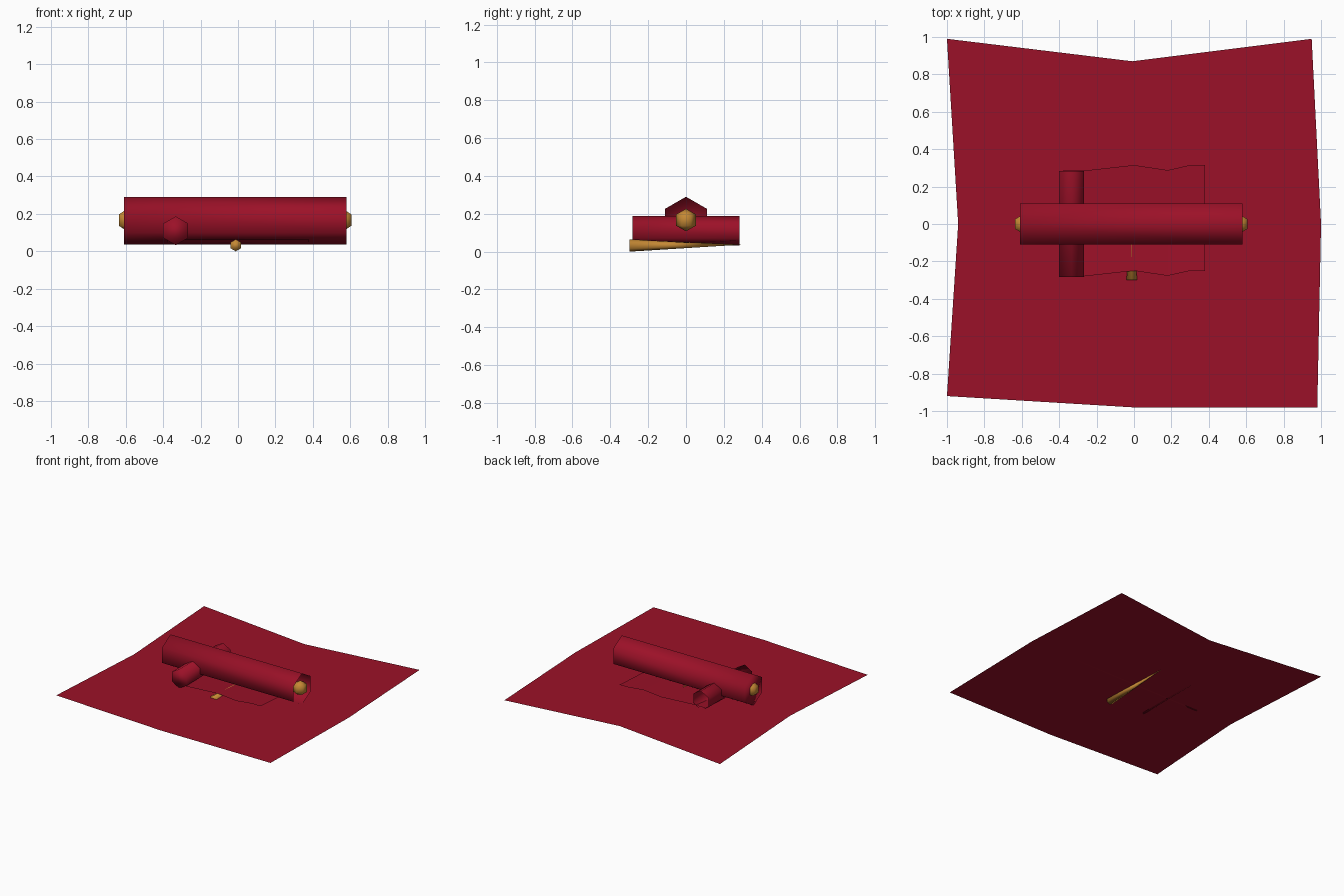
import bpy, bmesh, math
from mathutils import Matrix, Vector

if "Cube" in bpy.data.objects:
    bpy.data.objects.remove(bpy.data.objects["Cube"])


def material(name, color):
    m = bpy.data.materials.new(name)
    m.diffuse_color = (*color, 1)
    m.use_nodes = True
    m.node_tree.nodes["Principled BSDF"].inputs["Base Color"].default_value = m.diffuse_color
    return m


RED = material("deep red", (0.33, 0.0055, 0.021))
GOLD = material("gold", (0.56, 0.25, 0.035))


def finish(name, bm, mat, smooth=False):
    me = bpy.data.meshes.new(name)
    bm.to_mesh(me)
    bm.free()
    me.materials.append(mat)
    for p in me.polygons:
        p.use_smooth = smooth
    ob = bpy.data.objects.new(name, me)
    bpy.context.collection.objects.link(ob)
    return ob


def sheet(name, rows):
    """Thin cloth from a grid of points; rows run from -y to +y."""
    bm = bmesh.new()
    grid = [[bm.verts.new(p) for p in row] for row in rows]
    for a, b in zip(grid, grid[1:]):
        for i in range(len(a) - 1):
            bm.faces.new((a[i], a[i + 1], b[i + 1], b[i]))
    return finish(name, bm, RED)


def tube(name, start, end, r0, r1, mat, smooth):
    """Six-sided roll with a point upward, closed at start and open at end."""
    bm = bmesh.new()
    start, end = Vector(start), Vector(end)
    axis = (end - start).normalized()
    side = axis.cross(Vector((0, 0, 1))).normalized()
    up = side.cross(axis)
    angles = [math.radians(60 * i) for i in range(6)]

    def ring(c, r):
        return [bm.verts.new(c + r * (math.cos(t) * up + math.sin(t) * side)) for t in angles]

    a = ring(start, r0)
    b = ring(end, r1) if r1 else [bm.verts.new(end)] * 6
    bm.faces.new(a)
    for i in range(6):
        j = (i + 1) % 6
        bm.faces.new((a[i], a[j], b[j], b[i]) if r1 else (a[i], a[j], b[i]))
    bmesh.ops.recalc_face_normals(bm, faces=bm.faces)
    return finish(name, bm, mat, smooth)


# large spread cloth
Z = 0.039
sheet("large_cloth", [
    [(-1, -0.92, Z), (-0.01, -0.98, Z), (0.98, -0.98, Z)],
    [(-0.94, 0, Z), (0, 0, Z), (1, 0, Z)],
    [(-1, 0.99, Z), (-0.01, 0.87, Z), (0.95, 0.99, Z)]])

# small unrolled sheet, sagging along its middle
xs = (-0.38, -0.27, 0, 0.18, 0.30, 0.38)
wave = (0, 0, 0.03, 0.003, 0.03, 0.03)
sheet("small_sheet", [[(x, y + w, z) for x, w in zip(xs, wave)]
                      for y, z in ((-0.28, 0.063), (0, 0.046), (0.285, 0.06))])

# rolled parts
tube("large_roll", (-0.61, 0, 0.163), (0.58, 0, 0.163), 0.127, 0.127, RED, True)
tube("small_roll", (-0.333, -0.283, 0.11), (-0.333, 0.283, 0.11), 0.077, 0.077, RED, True)

# gold knobs in both ends of the large roll
for name, x in (("left_knob", -0.592), ("right_knob", 0.562)):
    bm = bmesh.new()
    bmesh.ops.create_uvsphere(bm, u_segments=6, v_segments=3, radius=0.06)
    if not any(abs(v.co.x) < 1e-4 and abs(v.co.y) > 0.03 for v in bm.verts):
        bm.transform(Matrix.Rotation(math.radians(30), 4, 'Z'))
    bm.transform(Matrix.Translation((x, 0, 0.167)))
    finish(name, bm, GOLD, True)

# tapered gold pen under the sheets
tube("gold_spike", (-0.012, -0.298, 0.032), (-0.012, 0.298, 0.037), 0.032, 0, GOLD, True)
